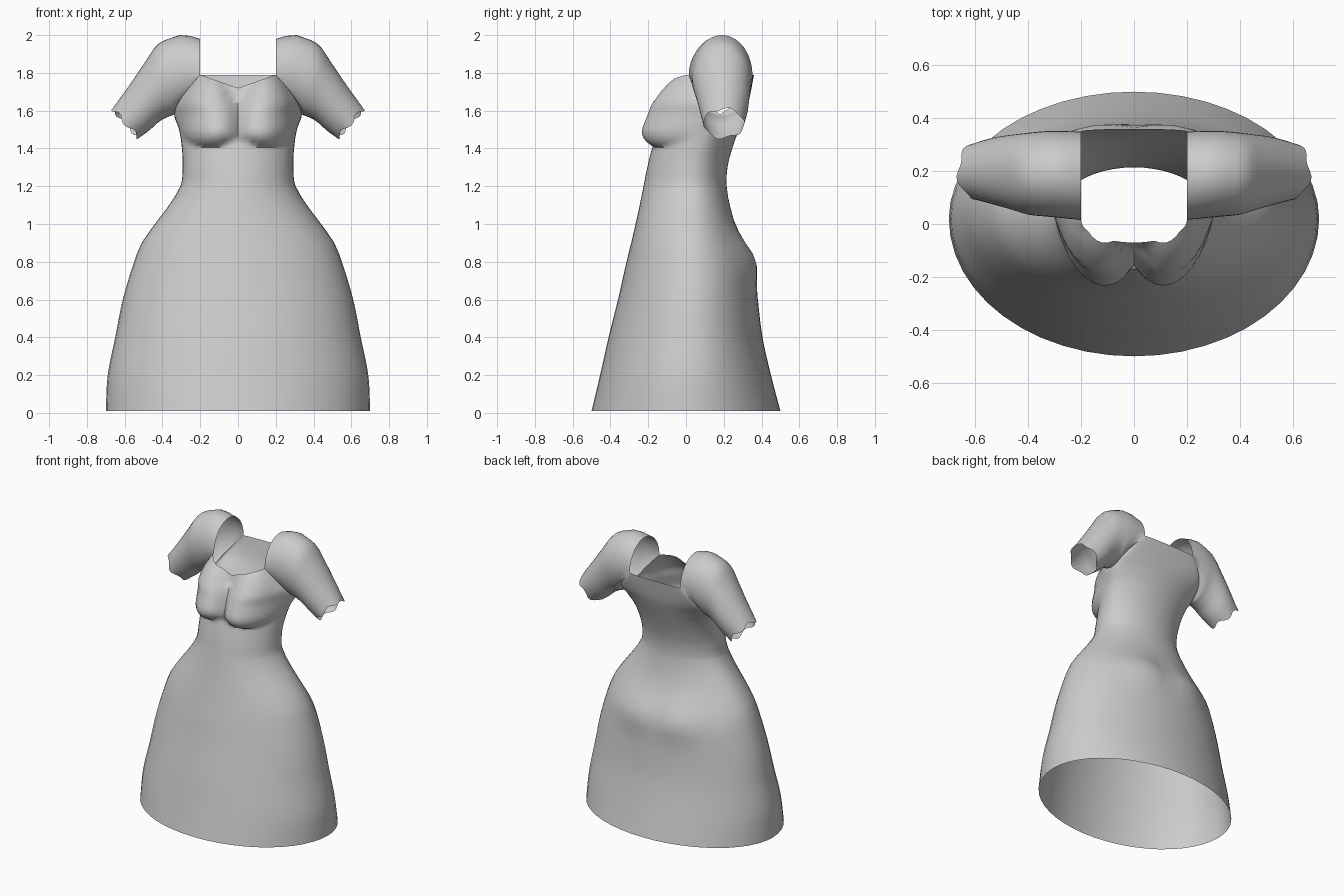
import bpy, bmesh, math
from mathutils import Vector

if "Cube" in bpy.data.objects:
    bpy.data.objects.remove(bpy.data.objects["Cube"])

HALF = 24          # columns on the front half and on the back half
ARMPIT, NECK = 1.58, 1.79
LOW, UP = 44, 10   # rows below and above the armpit


def spline(rows, t):
    """Smooth curve through rows whose first entry is the parameter."""
    i = 0
    while i < len(rows) - 2 and t > rows[i + 1][0]:
        i += 1
    a, b = rows[i], rows[i + 1]
    p, n = rows[max(i - 1, 0)], rows[min(i + 2, len(rows) - 1)]
    h = b[0] - a[0]
    s = (t - a[0]) / h
    out = []
    for k in range(1, len(a)):
        ma = (b[k] - p[k]) / (b[0] - p[0]) * h
        mb = (n[k] - a[k]) / (n[0] - a[0]) * h
        out.append((2*s**3 - 3*s*s + 1)*a[k] + (s**3 - 2*s*s + s)*ma
                   + (3*s*s - 2*s**3)*b[k] + (s**3 - s*s)*mb)
    return out


# height, half width, front y, front side-edge y, back side-edge y, back y
BODY = [
    (0.01, 0.70, -0.50, 0.02, 0.02, 0.50),
    (0.20, 0.69, -0.455, 0.02, 0.02, 0.45),
    (0.40, 0.65, -0.41, 0.03, 0.03, 0.405),
    (0.60, 0.61, -0.36, 0.03, 0.03, 0.38),
    (0.80, 0.55, -0.315, 0.03, 0.03, 0.355),
    (0.90, 0.51, -0.29, 0.03, 0.03, 0.305),
    (1.00, 0.44, -0.267, 0.03, 0.03, 0.26),
    (1.10, 0.365, -0.245, 0.03, 0.03, 0.232),
    (1.20, 0.305, -0.225, 0.03, 0.03, 0.215),
    (1.30, 0.293, -0.205, 0.04, 0.04, 0.22),
    (1.40, 0.297, -0.18, 0.07, 0.07, 0.245),
    (1.50, 0.312, -0.15, 0.12, 0.12, 0.28),
    (1.58, 0.338, -0.125, 0.18, 0.18, 0.31),
    (1.64, 0.318, -0.11, 0.09, 0.27, 0.33),
    (1.71, 0.27, -0.09, 0.045, 0.325, 0.345),
    (1.79, 0.20, -0.07, 0.015, 0.35, 0.36),
]


def body_point(z, u, front):
    """Point on the front or back half; u runs -1..1 from side to side."""
    rx, yf, ef, eb, yb = spline(BODY, z)
    a = u * math.pi / 2
    x = rx * math.sin(a)
    if not front:
        y = eb + (yb - eb) * math.cos(a)
        # fullness at the back of the skirt
        y += 0.03 * math.exp(-((abs(x) - 0.17)/0.14)**2 - ((z - 0.82)/0.13)**2)
        return Vector((x, y, z))
    y = ef + (yf - ef) * math.cos(a)
    # heart-shaped neckline dips in the middle
    if z > ARMPIT:
        z -= 0.07 * (z - ARMPIT) / (NECK - ARMPIT) * (1 - abs(math.sin(a)))
    # bust
    dz = (z - 1.51) / (0.27 if z > 1.51 else 0.105)
    r2 = ((abs(x) - 0.155) / 0.15)**2 + dz * dz
    if r2 < 1:
        y -= 0.108 * (1 - r2)**0.7
    return Vector((x, y, z))


bm = bmesh.new()


def loft(rows, closed=False):
    grid = [[bm.verts.new(p) for p in row] for row in rows]
    n = len(grid[0])
    for lo, hi in zip(grid, grid[1:]):
        for j in range(n if closed else n - 1):
            k = (j + 1) % n
            bm.faces.new((lo[j], lo[k], hi[k], hi[j]))


# Skirt and bodice: front and back halves up to the neckline
low = [0.01 + (1.2 - 0.01) * i / 20 for i in range(20)]
low += [1.2 + (ARMPIT - 1.2) * i / (LOW - 20) for i in range(LOW - 20)]
top = [ARMPIT + (NECK - ARMPIT) * i / UP for i in range(UP + 1)]
us = [-1 + 2 * i / HALF for i in range(HALF + 1)]
loft([[body_point(z, u, True) for u in us] for z in low + top])
loft([[body_point(z, -u, False) for u in us] for z in low + top])

# Sleeves: start on the armhole edges and the open shoulder arch, end at the cuff
# step, top x, top z, bottom x, bottom z, middle y, half depth
SLEEVE = [
    (1, 0.31, 2.00, 0.348, 1.575, 0.19, 0.162),
    (2, 0.42, 1.955, 0.375, 1.565, 0.19, 0.155),
    (3, 0.49, 1.86, 0.42, 1.54, 0.195, 0.143),
    (4, 0.575, 1.735, 0.47, 1.495, 0.20, 0.128),
    (5, 0.665, 1.61, 0.525, 1.455, 0.20, 0.107),
]
arch = [Vector((0.20, 0.1825 - 0.1675 * math.cos(a), 1.79 + 0.19 * math.sin(a)))
        for a in (math.pi * i / (2 * UP) for i in range(1, 2 * UP))]
root = ([body_point(z, 1, True) for z in top] + arch
        + [body_point(z, 1, False) for z in reversed(top[1:])])


def sleeve_ring(t):
    tx, tz, bx, bz, cy, ry = spline(SLEEVE, t)
    ring = []
    for i in range(4 * UP):
        a = 2 * math.pi * i / (4 * UP)
        c = (1 - math.cos(a)) / 2
        p = Vector((bx + (tx - bx)*c, cy - ry*math.sin(a), bz + (tz - bz)*c))
        if t == 5:   # wavy cuff
            p += Vector((0.7, 0, -0.7)) * 0.012 * math.sin(5 * a)
        ring.append(p)
    return ring


rings = [root] + [sleeve_ring(1 + i / 3) for i in range(13)]
# ease the armhole into the first full ring
rings.insert(1, [p.lerp(q, 0.5) + Vector((0, 0, 0.006 if p.z > NECK else 0))
                 for p, q in zip(rings[0], rings[1])])
for side in (1, -1):
    loft([[Vector((p.x * side, p.y, p.z)) for p in r] for r in rings], True)

# Weld the seams into one cloth shell
bmesh.ops.remove_doubles(bm, verts=bm.verts, dist=0.0008)
bmesh.ops.recalc_face_normals(bm, faces=bm.faces)
# make the skirt front face forward
probe = min(bm.faces, key=lambda f: f.calc_center_median().y)
if probe.normal.y > 0:
    bmesh.ops.reverse_faces(bm, faces=bm.faces)

mesh = bpy.data.meshes.new("dress")
bm.to_mesh(mesh)
bm.free()
dress = bpy.data.objects.new("dress", mesh)
bpy.context.collection.objects.link(dress)
cloth = bpy.data.materials.new("light_grey_cloth")
cloth.diffuse_color = (0.6, 0.6, 0.6, 1)
cloth.use_nodes = True
cloth.node_tree.nodes["Principled BSDF"].inputs["Base Color"].default_value = cloth.diffuse_color
mesh.materials.append(cloth)

bpy.context.view_layer.objects.active = dress
dress.select_set(True)
bpy.ops.object.shade_smooth_by_angle(angle=math.radians(60))
